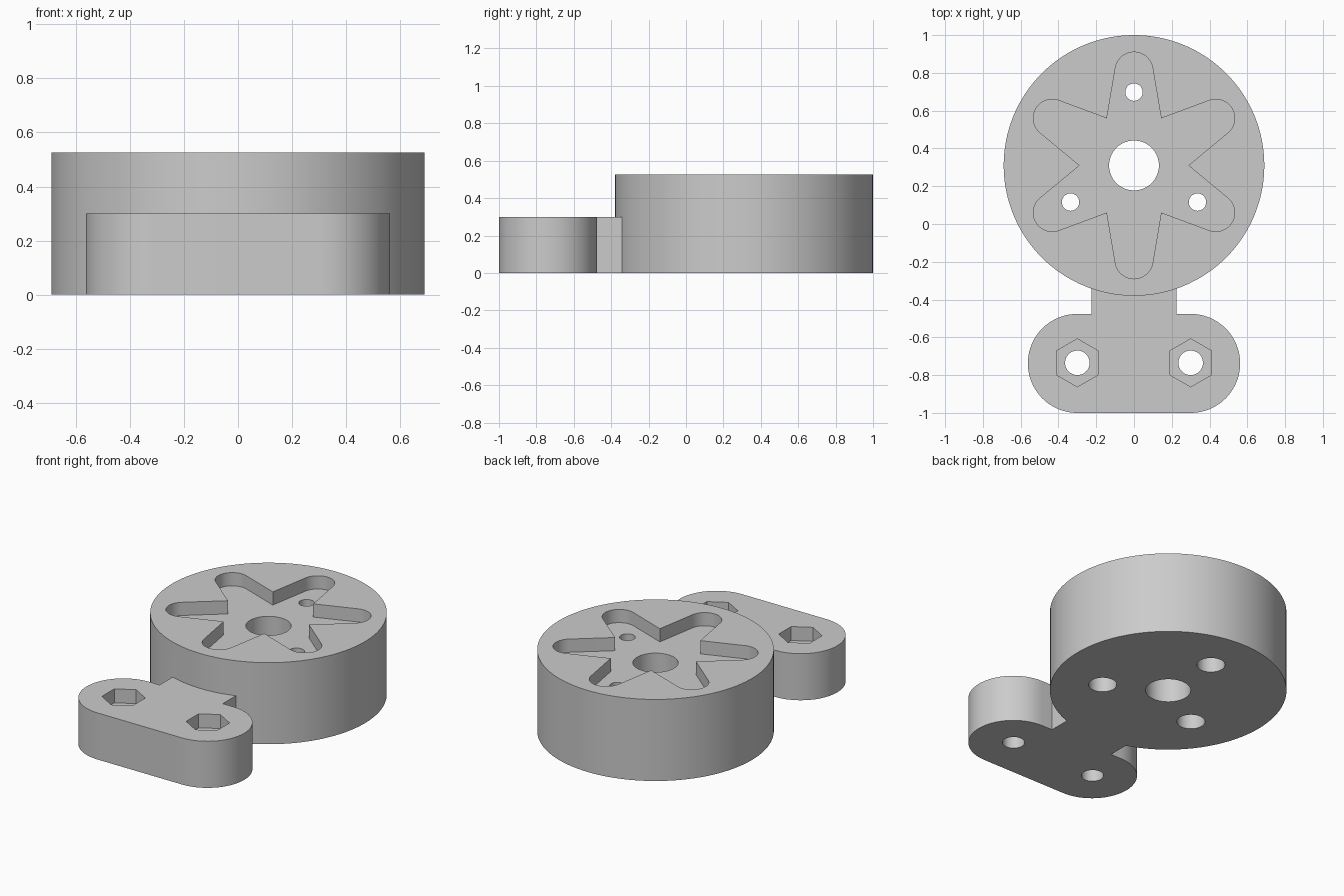
import bpy
import bmesh
from math import sin, cos, pi, radians

cube = bpy.data.objects.get("Cube")
if cube:
    bpy.data.objects.remove(cube, do_unlink=True)

DISC_Y, DISC_R, DISC_H = 0.31, 0.69, 0.525
EAR_X, EAR_Y, EAR_R, EAR_H = 0.3, -0.738, 0.262, 0.3
STAR_FLOOR = DISC_H - 0.085
NUT_FLOOR = EAR_H - 0.09

grey = bpy.data.materials.new("grey plastic")
grey.use_nodes = True
grey.diffuse_color = (0.6, 0.6, 0.6, 1)
grey.node_tree.nodes["Principled BSDF"].inputs["Base Color"].default_value = (0.6, 0.6, 0.6, 1)


def arc(cx, cy, r, start, end, steps):
    """Points along an arc, angles in degrees, both ends included."""
    angles = [radians(start + (end - start) * i / steps) for i in range(steps + 1)]
    return [(cx + r * cos(a), cy + r * sin(a)) for a in angles]


def circle(cx, cy, r, sides=48, start=0):
    return arc(cx, cy, r, start, start + 360, sides)[:-1]


def prism(name, outline, low, high):
    """Extrude a counter-clockwise outline between two heights."""
    bm = bmesh.new()
    face = bm.faces.new([bm.verts.new((x, y, low)) for x, y in outline])
    top = bmesh.ops.extrude_face_region(bm, geom=[face])["geom"]
    bmesh.ops.translate(bm, vec=(0, 0, high - low),
                        verts=[v for v in top if isinstance(v, bmesh.types.BMVert)])
    bmesh.ops.recalc_face_normals(bm, faces=bm.faces)
    mesh = bpy.data.meshes.new(name)
    bm.to_mesh(mesh)
    bm.free()
    mesh.materials.append(grey)
    obj = bpy.data.objects.new(name, mesh)
    bpy.context.collection.objects.link(obj)
    return obj


def combine(target, tool, operation):
    """Apply a boolean and discard the tool."""
    mod = target.modifiers.new(tool.name, "BOOLEAN")
    mod.operation = operation
    mod.solver = "EXACT"
    mod.object = tool
    bpy.context.view_layer.objects.active = target
    bpy.ops.object.modifier_apply(modifier=mod.name)
    bpy.data.objects.remove(tool, do_unlink=True)


def cut(name, outline, low, high):
    combine(body, prism(name, outline, low, high), "DIFFERENCE")


# Round hub
body = prism("hub_and_bracket", circle(0, DISC_Y, DISC_R, 128), 0, DISC_H)

# Bracket: rounded bar with a neck running into the hub
shoulder = EAR_Y + EAR_R
bar = arc(EAR_X, EAR_Y, EAR_R, -90, 90, 40)
bar += [(0.225, shoulder), (0.225, -0.2), (-0.225, -0.2), (-0.225, shoulder)]
bar += arc(-EAR_X, EAR_Y, EAR_R, 90, 270, 40)
combine(body, prism("bracket", bar, 0, EAR_H), "UNION")

# Six-armed recess in the hub top
star = []
for k in range(6):
    a = 30 + 60 * k
    tip_x, tip_y = 0.5 * cos(radians(a)), 0.5 * sin(radians(a))
    star += arc(tip_x, DISC_Y + tip_y, 0.1, a - 80, a + 80, 20)
    valley = radians(a + 30)
    star.append((0.288 * cos(valley), DISC_Y + 0.288 * sin(valley)))
cut("star_recess", star, STAR_FLOOR, DISC_H + 0.1)

# Shaft hole
cut("shaft_hole", circle(0, DISC_Y, 0.132, 64), -0.1, DISC_H + 0.1)

# Three screw holes, wider from below for the heads
for k in range(3):
    a = pi / 2 + k * 2 * pi / 3
    x, y = 0.388 * cos(a), DISC_Y + 0.388 * sin(a)
    cut("screw_hole", circle(x, y, 0.046), -0.1, DISC_H + 0.1)
    cut("screw_head_bore", circle(x, y, 0.082), -0.1, 0.32)

# Bolt holes with hexagonal nut pockets
for side in (-1, 1):
    cut("bolt_hole", circle(side * EAR_X, EAR_Y + 0.003, 0.065), -0.1, EAR_H + 0.1)
    cut("nut_pocket", circle(side * EAR_X, EAR_Y + 0.003, 0.127, 6, 30), NUT_FLOOR, EAR_H + 0.1)

# Smooth round walls, crisp edges
bpy.ops.object.select_all(action="DESELECT")
body.select_set(True)
bpy.context.view_layer.objects.active = body
bpy.ops.object.shade_smooth_by_angle(angle=radians(30))
